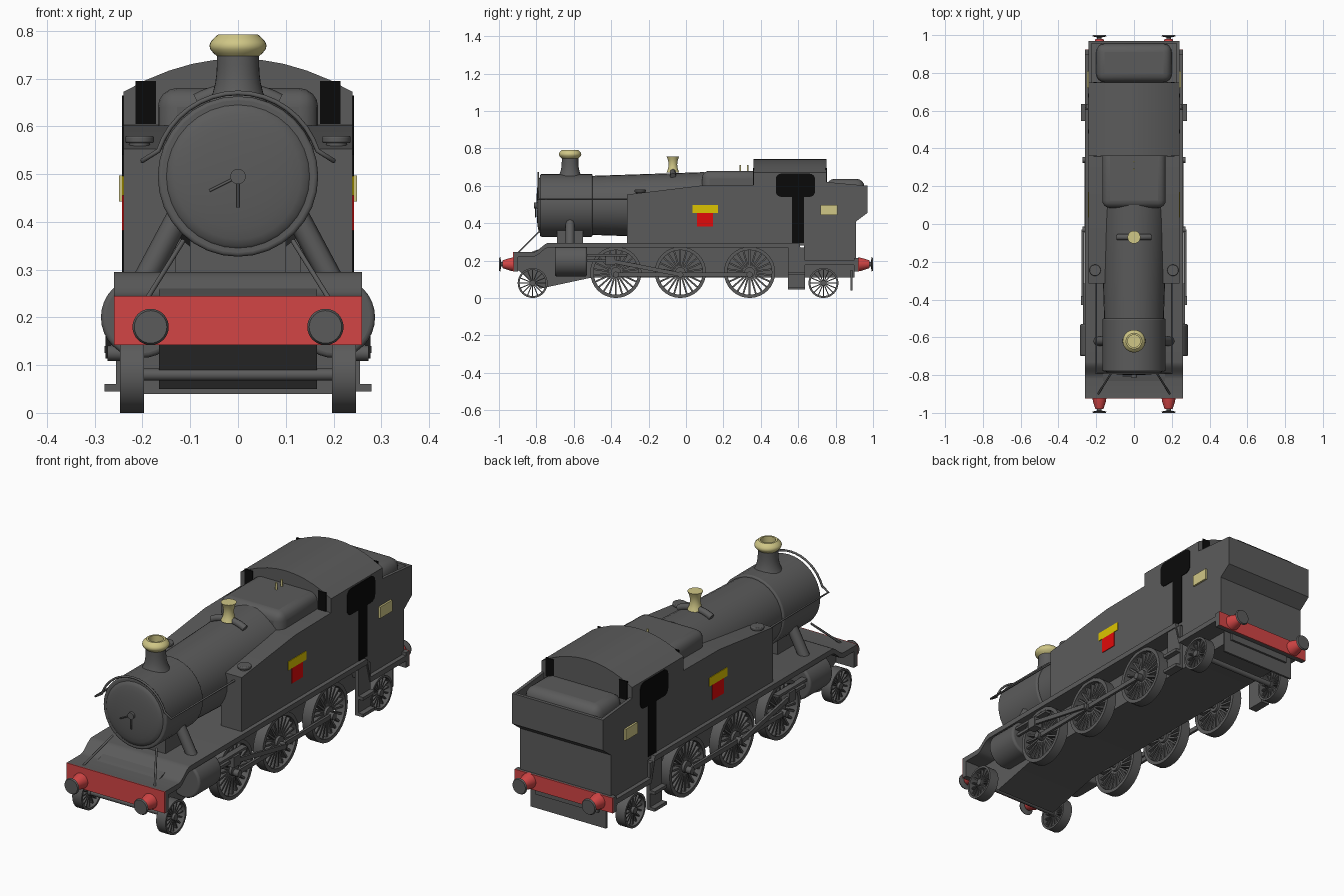
import bpy, bmesh
from math import pi, sin, cos
from mathutils import Matrix, Vector

if "Cube" in bpy.data.objects:
    bpy.data.objects.remove(bpy.data.objects["Cube"])

# Main dimensions shared by many parts
SIDE, DECK_HALF, FRAME_HALF = 0.24, 0.26, 0.165
DECK, LOW_DECK, SHEET = 0.295, 0.2, 0.025
BOILER_Z, BOILER_R = 0.495, 0.168
SMOKE_FRONT, SMOKE_BACK, TANK_FRONT = -0.78, -0.5, -0.315
CAB_FRONT, CAB_BACK, BUNKER_FRONT, BUNKER_BACK = 0.36, 0.75, 0.63, 0.97
BEAM, BUFFER_X, BUFFER_Z = 0.92, 0.183, 0.18
CHIMNEY_Y, VALVE_Y = -0.62, -0.07
WHEEL_X, ROD_X, PIN_Z = 0.222, 0.255, 0.125
DRIVER_R, PONY_R = 0.137, 0.08
DRIVERS, PONIES = (-0.375, -0.03, 0.34), (-0.82, 0.735)
THIN = 0.003


def material(name, red, green, blue):
    made = bpy.data.materials.new(name)
    made.use_nodes = True
    colour = (red, green, blue, 1)
    made.diffuse_color = colour
    made.node_tree.nodes["Principled BSDF"].inputs["Base Color"].default_value = colour
    return made


GREY = material("dark_grey", 0.105, 0.105, 0.105)
BLACK = material("black", THIN, THIN, THIN)
RED = material("beam_red", 0.65, 0.06, 0.06)
CREST = material("bright_red", 0.75, THIN, THIN)
YELLOW = material("yellow", 0.72, 0.55, 0)
BRASS = material("brass", 0.63, 0.57, 0.24)


def steps(count):
    return [i / count for i in range(count + 1)]


def link(name, data, mat):
    data.materials.append(mat)
    made = bpy.data.objects.new(name, data)
    bpy.context.collection.objects.link(made)
    return made


def finish(name, bm, mat=GREY, bevel=0):
    bmesh.ops.recalc_face_normals(bm, faces=bm.faces)
    mesh = bpy.data.meshes.new(name)
    bm.to_mesh(mesh)
    bm.free()
    mesh.polygons.foreach_set("use_smooth", [True] * len(mesh.polygons))
    mesh.set_sharp_from_angle(angle=pi / 5)
    made = link(name, mesh, mat)
    if bevel:
        modifier = made.modifiers.new("bevel", "BEVEL")
        modifier.width, modifier.segments = bevel, 4


def limits(value):
    """A single number means a part centred on zero."""
    return value if isinstance(value, tuple) else (-value, value)


def extrude(name, outline, x, mat=GREY):
    """Sweep an outline of (y, z) points along x."""
    bm = bmesh.new()
    near, far = [[bm.verts.new((end, *point)) for point in outline] for end in limits(x)]
    bm.faces.new(near)
    bm.faces.new(far)
    for i in range(len(outline)):
        bm.faces.new((near[i - 1], near[i], far[i], far[i - 1]))
    finish(name, bm, mat)


def box(name, x, y, z, mat=GREY, bevel=0):
    bm = bmesh.new()
    ranges = [limits(x), limits(y), limits(z)]
    size = [high - low for low, high in ranges]
    middle = [(high + low) / 2 for low, high in ranges]
    bmesh.ops.create_cube(bm, size=1, matrix=Matrix.LocRotScale(middle, None, size))
    finish(name, bm, mat, bevel)


def lathe(name, profile, at, axis="z", mat=GREY, bevel=0, ring=False, sides=32):
    """Turn (radius, distance) points about an axis through a point."""
    bm = bmesh.new()
    rows = []
    for radius, t in profile:
        row = []
        for k in range(sides):
            u, v = radius * cos(2 * pi * k / sides), radius * sin(2 * pi * k / sides)
            spot = {"x": (t, u, v), "y": (u, t, v), "z": (u, v, t)}[axis]
            row.append(bm.verts.new(Vector(spot) + Vector(at)))
        rows.append(row)
    for p, q in zip(rows, rows[1:] + rows[:1] if ring else rows[1:]):
        for k in range(sides):
            bm.faces.new((p[k - 1], p[k], q[k], q[k - 1]))
    if not ring:
        bm.faces.new(rows[0])
        bm.faces.new(rows[-1])
    finish(name, bm, mat, bevel)


def drum(name, radius, start, end, at, axis="z", mat=GREY, bevel=0):
    lathe(name, [(radius, start), (radius, end)], at, axis, mat, bevel)


def pipe(name, points, radius):
    curve = bpy.data.curves.new(name, "CURVE")
    curve.dimensions = "3D"
    curve.bevel_depth, curve.bevel_resolution, curve.use_fill_caps = radius, 2, True
    spline = curve.splines.new("POLY")
    spline.points.add(len(points) - 1)
    for target, point in zip(spline.points, points):
        target.co = (*point, 1)
    link(name, curve, GREY)


def wheel(name, y, radius, spokes):
    centre, half = (WHEEL_X, y, radius), SHEET
    inner = radius * 0.87
    lathe(name + "_tyre", [(radius, -half), (radius, half), (inner, half), (inner, -half)], centre, "x", ring=True)
    drum(name + "_hub", radius / 5, -half, half, centre, "x")
    drum(name + "_axle", SHEET / 2, -WHEEL_X, 0, centre, "x")
    bm = bmesh.new()
    for k in range(spokes):
        turn = Matrix.Translation(centre) @ Matrix.Rotation(2 * pi * k / spokes, 4, "X")
        shape = Matrix.LocRotScale((0, 0, radius / 2), None, (half, radius / 15, radius * 0.8))
        bmesh.ops.create_cube(bm, size=1, matrix=turn @ shape)
    finish(name + "_spokes", bm)


def side_plate(name, y, z, mat, depth=THIN):
    box(name, (SIDE - THIN, SIDE + depth), y, z, mat)


# Frame, and a footplate that swells up behind the front beam
extrude("main_frame", [(-0.9, 0.15), (-0.9, 0.22), (-0.76, 0.27), (0.9, 0.27),
                       (0.9, 0.11), (SMOKE_BACK, 0.11), (SMOKE_FRONT, 0.05)], FRAME_HALF)
path = [(-BEAM, DECK - 0.05)]
path += [(-0.82 + 0.09 * t, DECK - SHEET * (1 + cos(pi * t))) for t in steps(8)]
path += [(BUNKER_FRONT - SHEET, DECK), (BUNKER_FRONT, LOW_DECK), (BEAM, LOW_DECK)]
extrude("footplate", path + [(y, z - SHEET) for y, z in reversed(path)], DECK_HALF)
for name, end, top in (("front", -BEAM, DECK - 0.05), ("rear", BEAM, LOW_DECK + 0.015)):
    face = end * 1.005
    box(name + "_beam", DECK_HALF, (min(end, face), max(end, face)), (0.142, top), RED)
    back = end * 0.975
    box(name + "_beam_back", DECK_HALF, (min(end, back), max(end, back)), (0.142, top))
box("rear_guard", LOW_DECK, (0.88, 0.89), (0.04, 0.15))

# Smokebox, domed door, boiler and firebox
axis_point = (0, 0, BOILER_Z)
drum("smokebox", BOILER_R, SMOKE_FRONT, SMOKE_BACK, axis_point, "y", bevel=0.008)
lathe("smokebox_door", [(0.15 * cos(t * 1.5), SMOKE_FRONT - sin(t * 1.5) / 50) for t in steps(6)], axis_point, "y")
lathe("boiler", [(BOILER_R - 0.01, SMOKE_BACK), (BOILER_R + 0.01, 0.1)], axis_point, "y")
box("firebox", BOILER_R, (0.085, CAB_FRONT + 0.05), (0.4, 0.68), bevel=0.04)
box("smokebox_saddle", 0.1, (-0.69, -0.55), (DECK - SHEET, 0.4))
drum("door_knob", 0.016, -0.812, SMOKE_FRONT, axis_point, "y")
for x, z in ((-0.06, 0.465), (0, 0.43)):
    pipe("door_handle", [(0, -0.805, BOILER_Z), (x, -0.805, z)], THIN)

# Chimney with a bulging brass cap
stack = (0, CHIMNEY_Y, 0)
lathe("chimney", [(0.044 + 0.03 * (1 - t) ** 3, 0.63 + 0.12 * t) for t in steps(6)], stack)
cap = [(0.042 + 0.018 * sin(pi * t), 0.745 + 0.047 * t) for t in steps(6)]
lathe("chimney_cap", cap + [(0.033, 0.792), (0.033, 0.76)], stack, mat=BRASS)

# Waisted safety valve, its feed pipe and two whistles
waist = [(0.023 + 0.011 * (2 * t - 1) ** 2, 0.67 + 0.087 * t) for t in steps(6)]
lathe("safety_valve", waist, (0, VALVE_Y, 0), mat=BRASS)
pipe("feed_pipe", [(0.18 * sin(t - 0.5), VALVE_Y, BOILER_Z + 0.18 * cos(t - 0.5)) for t in steps(12)], 0.016)
for y in (0.29, 0.33):
    drum("whistle", 0.005, 0.67, 0.712, (0, y, 0), mat=BRASS)

# Cab with a curved roof, built from strips across its width
bm = bmesh.new()
arch = [(SIDE * (2 * t - 1), 0.742 - 0.07 * (2 * t - 1) ** 2) for t in steps(10)]
arch = [(-SIDE, LOW_DECK + 0.08)] + arch + [(SIDE, LOW_DECK + 0.08)]
cab_end = bm.faces.new([bm.verts.new((x, CAB_FRONT, z)) for x, z in arch])
swept = bmesh.ops.extrude_face_region(bm, geom=[cab_end], use_keep_orig=True)["geom"]
bmesh.ops.translate(bm, verts=[v for v in swept if isinstance(v, bmesh.types.BMVert)],
                    vec=(0, CAB_BACK - CAB_FRONT, 0))
finish("cab", bm)


# Bunker, open at the top around a rounded heap
def bunker_outline(top):
    return [(BUNKER_FRONT, LOW_DECK), (BUNKER_FRONT, top), (CAB_BACK, top), (BUNKER_BACK, top - 0.02),
            (BUNKER_BACK, 0.455), (0.91, 0.41), (0.91, LOW_DECK)]


extrude("bunker", bunker_outline(0.58), SIDE - 0.01)
box("bunker_rear_rim", SIDE - 0.01, (BUNKER_BACK - 0.015, BUNKER_BACK), (0.5, 0.6))
box("coal_cover", 0.2, (CAB_BACK, BUNKER_BACK - 0.015), (0.5, 0.637), bevel=0.045)

# Everything from here on is built on the left and mirrored
centre_parts = set(bpy.data.objects)
extrude("bunker_side", bunker_outline(0.62), (SIDE - 0.015, SIDE))
extrude("side_tank", [(TANK_FRONT, DECK - 0.01), (TANK_FRONT, 0.553), (0.09, 0.602),
                      (CAB_FRONT, 0.605), (CAB_FRONT, DECK - 0.01)], (0.13, SIDE))
filler = (0.206, -0.245, 0.55)
drum("filler_neck", 0.022, 0, 0.02, filler)
drum("filler_lid", 0.03, 0.015, 0.03, filler, bevel=0.004)

# Cab openings and coloured plates
corner = 0.03
opening = []
for quarter, (y, z) in enumerate(((0.66, 0.635), (0.51, 0.635), (0.51, 0.57), (0.66, 0.57))):
    for t in steps(4):
        angle = (quarter + t) * pi / 2
        opening.append((y + corner * cos(angle), z + corner * sin(angle)))
extrude("cab_side_window", opening, (SIDE - THIN, SIDE + THIN), BLACK)
side_plate("cab_doorway", (0.568, BUNKER_FRONT), (DECK, 0.55), BLACK)
for name, y in (("cab_front_window", CAB_FRONT), ("cab_rear_window", CAB_BACK)):
    box(name, (0.172, 0.215), (y - THIN, y + THIN), (0.605, 0.695), BLACK)
side_plate("yellow_panel", (0.035, 0.17), (0.455, 0.496), YELLOW)
side_plate("red_panel", (0.06, 0.145), (0.382, 0.455), CREST)
side_plate("number_plate", (0.72, 0.81), (0.443, 0.497), BRASS, depth=0.009)

# Handrail from the tank, looping over the smokebox
rail_y, rail_z = SMOKE_FRONT - 0.01, 0.528
loop = [(0.175 * cos(t * pi / 2), rail_y, BOILER_Z + 0.175 * sin(t * pi / 2)) for t in steps(10)]
pipe("handrail", [(0.2, TANK_FRONT, rail_z), (0.2, rail_y, rail_z)] + loop[2:], 0.005)

# Cylinder, steam pipe and front stay
drum("cylinder", 0.085, -0.7, -0.53, (0.202, 0, 0.2), "y", bevel=0.01)
box("cylinder_frame", (0.1, SIDE), (-0.69, -0.54), (0.13, DECK - 0.01))
pipe("steam_pipe", [(0.12, CHIMNEY_Y, 0.42), (0.2, CHIMNEY_Y, DECK - SHEET)], SHEET)
pipe("front_stay", [(0.115, SMOKE_FRONT, 0.36), (0.19, -0.9, SIDE)], 0.005)

# Wheels
for y in PONIES:
    wheel("pony_wheel", y, PONY_R, 16)
for y in DRIVERS:
    wheel("driving_wheel", y, DRIVER_R, 22)
    drum("crank_pin", 0.016, WHEEL_X, ROD_X + 0.018, (0, y, PIN_Z), "x")


# Rods and slide bars
def rod(name, start, end, x, half=0.011):
    (y, z), (end_y, end_z) = start, end
    outline = [(y, z - half), (y, z + half), (end_y, end_z + half), (end_y, end_z - half)]
    extrude(name, outline, (x - THIN * 2, x + THIN * 2))


crosshead = (-0.4, 0.198)
rod("coupling_rod", (DRIVERS[0], PIN_Z), (DRIVERS[-1], PIN_Z), ROD_X)
rod("connecting_rod", crosshead, (DRIVERS[1], PIN_Z), ROD_X + 0.016)
rod("piston_rod", (-0.54, crosshead[1]), crosshead, ROD_X, half=0.007)
box("crosshead", (SIDE, 0.28), (-0.43, -0.38), (0.175, 0.225))
box("slide_bar", (SIDE, 0.27), (-0.54, TANK_FRONT), (0.222, 0.234))

# Cab steps
step_y = (0.545, 0.635)
side_plate("step_plate", step_y, (0.045, DECK - SHEET), GREY, depth=0.015)
for name, z in (("lower_step", 0.045), ("upper_step", PIN_Z)):
    side_plate(name, step_y, (z, z + 0.015), GREY, depth=0.04)

for part in set(bpy.data.objects) - centre_parts:
    part.modifiers.new("mirror", "MIRROR")

# Buffers, mirrored to all four corners
centre_parts = set(bpy.data.objects)
buffer_at = (BUFFER_X, BEAM, BUFFER_Z)
lathe("buffer_stock", [(0.037, 0), (0.034, 0.02), (0.021, 0.06)], buffer_at, "y", RED)
lathe("buffer_head", [(0.012, 0.05), (0.012, 0.068), (0.038, 0.073), (0.034, 0.08)], buffer_at, "y")
for part in set(bpy.data.objects) - centre_parts:
    part.modifiers.new("mirror", "MIRROR").use_axis[1] = True
